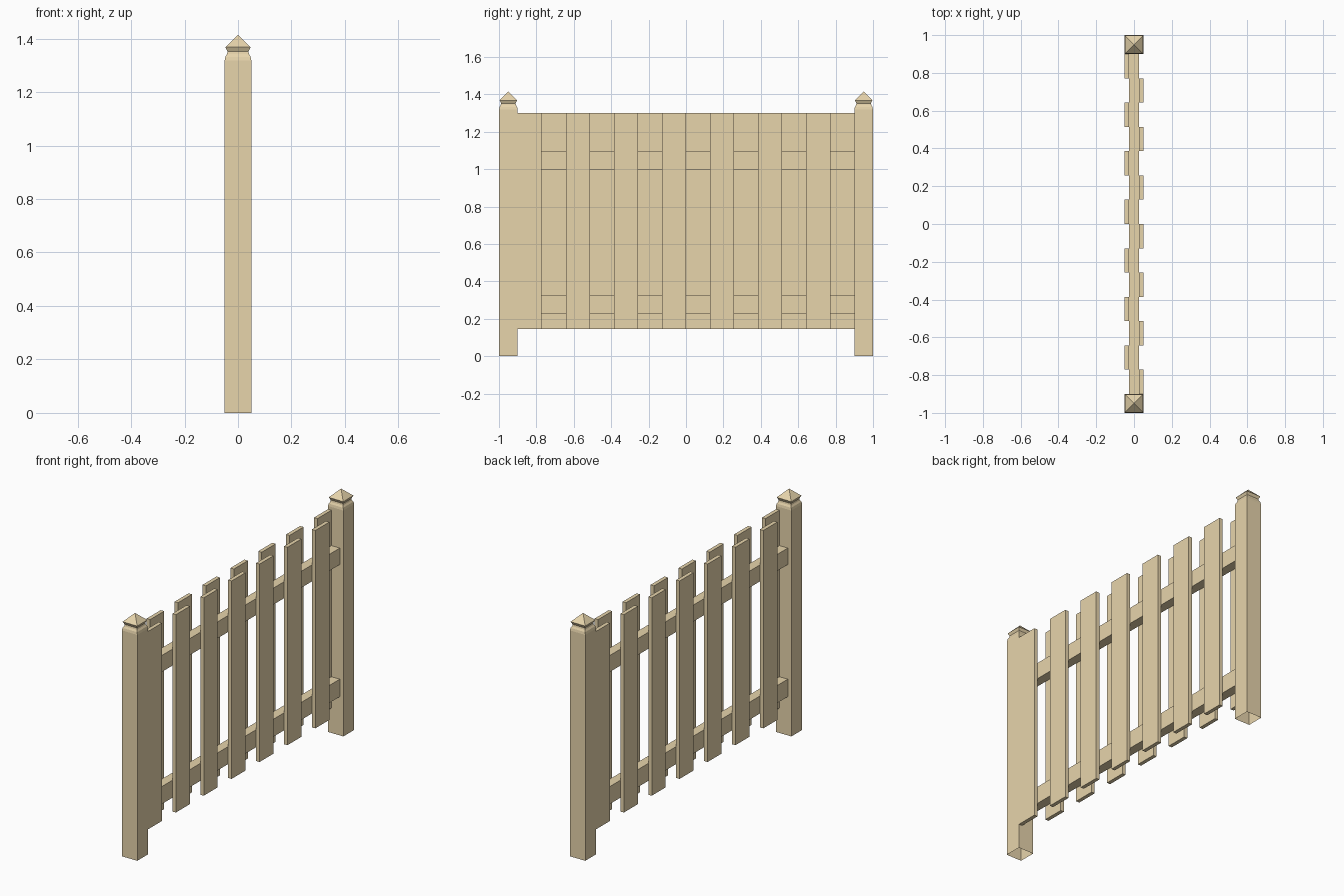
import bpy, bmesh

if "Cube" in bpy.data.objects:
    bpy.data.objects.remove(bpy.data.objects["Cube"])

wood = bpy.data.materials.new("wood")
wood.diffuse_color = (0.80, 0.66, 0.41, 1)
wood.use_nodes = True
wood.node_tree.nodes["Principled BSDF"].inputs["Base Color"].default_value = wood.diffuse_color

def finish(bm, name):
    bmesh.ops.recalc_face_normals(bm, faces=bm.faces)
    me = bpy.data.meshes.new(name)
    bm.to_mesh(me)
    bm.free()
    me.materials.append(wood)
    ob = bpy.data.objects.new(name, me)
    bpy.context.collection.objects.link(ob)
    return ob

def box(name, x0, x1, y0, y1, z0, z1):
    bm = bmesh.new()
    bmesh.ops.create_cube(bm, size=1)
    for v in bm.verts:
        v.co = ((x0 + x1) / 2 + v.co.x * (x1 - x0),
                (y0 + y1) / 2 + v.co.y * (y1 - y0),
                (z0 + z1) / 2 + v.co.z * (z1 - z0))
    return finish(bm, name)

# square post: (half width, height) profile up to a pyramid cap, open at the foot
PROFILE = [(0.05, 0), (0.05, 1.318), (0.047, 1.332), (0.041, 1.342),
           (0.039, 1.352), (0.047, 1.368)]
APEX = 1.414

def post(name, y):
    bm = bmesh.new()
    rings = [[bm.verts.new((sx * h, y + sy * h, z))
              for sx, sy in ((-1, -1), (1, -1), (1, 1), (-1, 1))] for h, z in PROFILE]
    tip = bm.verts.new((0, y, APEX))
    for i in range(4):
        j = (i + 1) % 4
        for a, b in zip(rings, rings[1:]):
            bm.faces.new((a[i], a[j], b[j], b[i]))
        bm.faces.new((rings[-1][i], rings[-1][j], tip))
    return finish(bm, name)

post("post_front", -0.95)
post("post_back", 0.95)

# two rails between the posts
box("rail_lower", -0.027, 0.027, -0.9, 0.9, 0.226, 0.328)
box("rail_upper", -0.027, 0.027, -0.9, 0.9, 0.997, 1.093)

# boards alternate between the two faces of the rails
COUNT = 14
W = 1.8 / COUNT
for i in range(COUNT):
    y0 = -0.9 + i * W
    x0, x1 = (0.027, 0.049) if i % 2 == 0 else (-0.049, -0.027)
    box(f"board_{i + 1}", x0, x1, y0, y0 + W, 0.145, 1.30)
